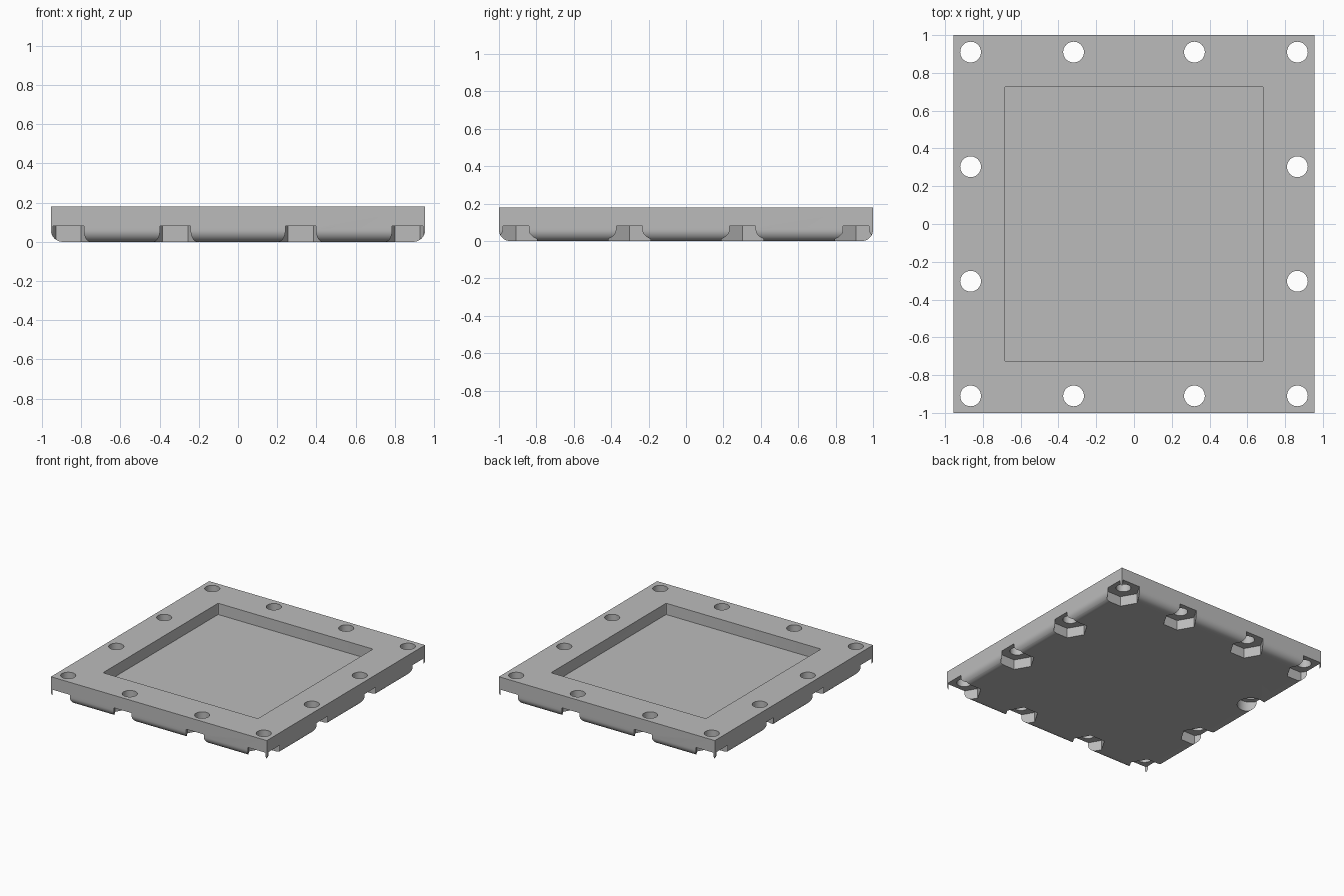
import bpy
import bmesh
import math
from mathutils import Matrix

cube = bpy.data.objects.get("Cube")
if cube:
    bpy.data.objects.remove(cube, do_unlink=True)

HALF_X, HALF_Y, HEIGHT = 0.955, 1.0, 0.18
FILLET = 0.06
NUT_DEPTH = 0.08
RECESS_DEPTH = 0.09

grey = bpy.data.materials.new("plain grey")
grey.use_nodes = True
colour = (0.5, 0.5, 0.5, 1)
grey.diffuse_color = colour
grey.node_tree.nodes["Principled BSDF"].inputs["Base Color"].default_value = colour


def add_box(bm, hx, hy, z0, z1):
    mat = Matrix.Translation((0, 0, (z0 + z1) / 2)) @ Matrix.Diagonal((2 * hx, 2 * hy, z1 - z0, 1))
    bmesh.ops.create_cube(bm, size=1, matrix=mat)


def add_prism(bm, sides, radius, x, y, z0, z1):
    bmesh.ops.create_cone(bm, cap_ends=True, segments=sides, radius1=radius, radius2=radius,
                          depth=z1 - z0, matrix=Matrix.Translation((x, y, (z0 + z1) / 2))
                          @ Matrix.Rotation(math.pi / 2, 4, "Z"))


def make_object(name, bm):
    mesh = bpy.data.meshes.new(name)
    bm.to_mesh(mesh)
    bm.free()
    mesh.materials.append(grey)
    obj = bpy.data.objects.new(name, mesh)
    bpy.context.collection.objects.link(obj)
    return obj


# Plate with rounded lower rim
bm = bmesh.new()
add_box(bm, HALF_X, HALF_Y, 0, HEIGHT)
rim = [e for e in bm.edges if all(v.co.z < 0.01 for v in e.verts)]
bmesh.ops.bevel(bm, geom=rim, offset=FILLET, segments=10, profile=0.5, affect="EDGES")
plate = make_object("cover_plate", bm)

# Bolt positions around the border
XS, YS = (-0.865, -0.32, 0.32, 0.865), (-0.91, -0.303, 0.303, 0.91)
bolts = [(x, y) for x in XS for y in YS if abs(x) > 0.5 or abs(y) > 0.5]

# Nut pockets below: hexagonal, with a single round one
bm = bmesh.new()
for x, y in bolts:
    round_one = (x, y) == (XS[0], YS[2])
    sides, radius = (48, 0.1) if round_one else (6, 0.13)
    # hexagon corners point along x
    add_prism(bm, sides, radius, x, y, -0.1, NUT_DEPTH)
nut_cutter = make_object("nut_pocket_cutter", bm)

# Through holes
bm = bmesh.new()
for x, y in bolts:
    add_prism(bm, 40, 0.055, x, y, -0.1, HEIGHT + 0.1)
hole_cutter = make_object("bolt_hole_cutter", bm)

# Rectangular recess on top with slightly rounded corners
bm = bmesh.new()
add_box(bm, 0.685, 0.727, HEIGHT - RECESS_DEPTH, HEIGHT + 0.1)
uprights = [e for e in bm.edges if abs(e.verts[0].co.z - e.verts[1].co.z) > 0.05]
bmesh.ops.bevel(bm, geom=uprights, offset=0.008, segments=3, profile=0.5, affect="EDGES")
recess_cutter = make_object("recess_cutter", bm)

# Cut the plate
bpy.ops.object.select_all(action="DESELECT")
bpy.context.view_layer.objects.active = plate
plate.select_set(True)
for cutter in (nut_cutter, hole_cutter, recess_cutter):
    cutter.hide_render = True
    mod = plate.modifiers.new(cutter.name, "BOOLEAN")
    mod.operation = "DIFFERENCE"
    mod.solver = "EXACT"
    mod.object = cutter
    bpy.ops.object.modifier_apply(modifier=mod.name)
    bpy.data.objects.remove(cutter, do_unlink=True)

bpy.ops.object.shade_smooth_by_angle(angle=math.radians(30))
